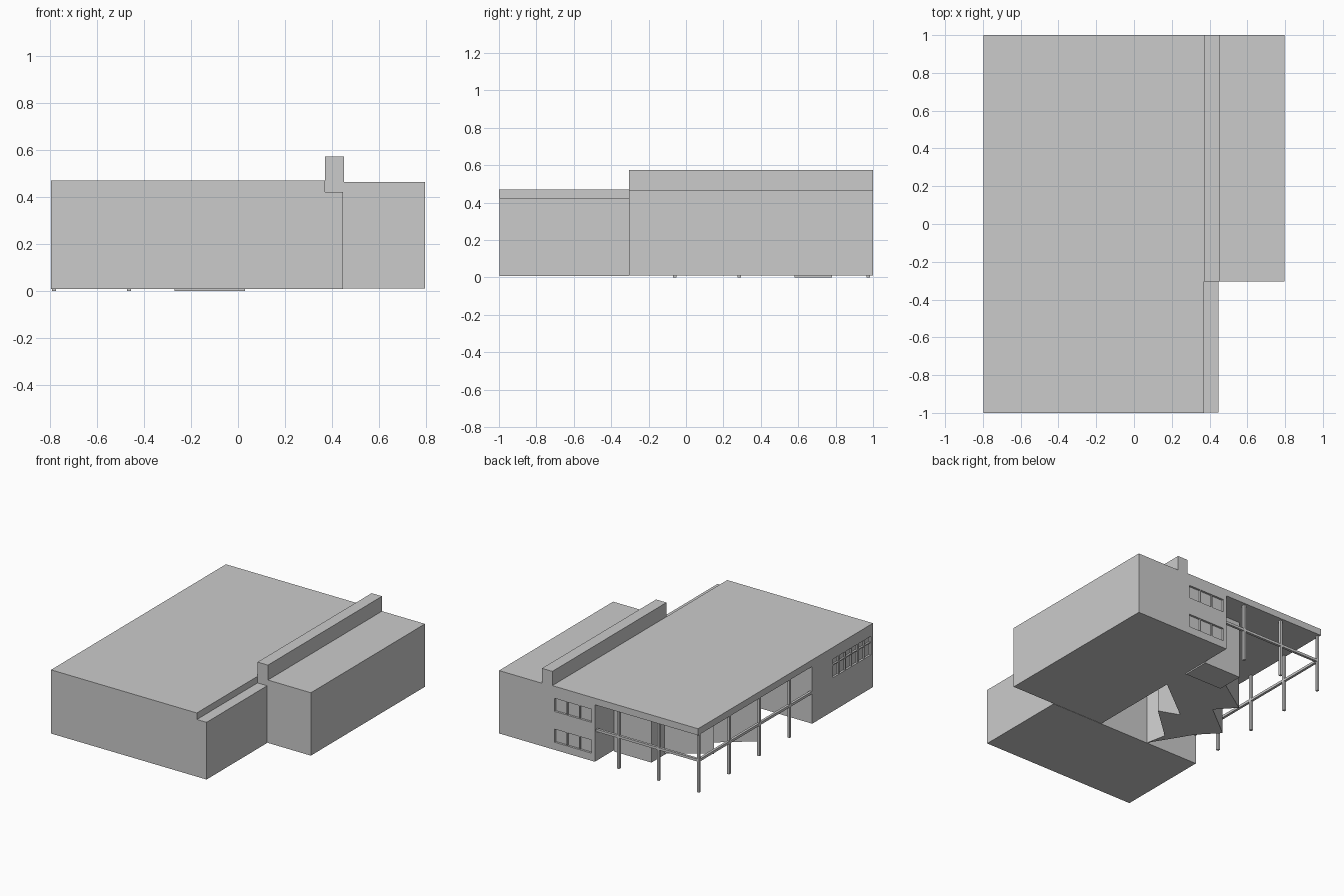
import bpy, bmesh

if "Cube" in bpy.data.objects:
    bpy.data.objects.remove(bpy.data.objects["Cube"])


def prism(name, pts, z0, z1):
    """Extrude a plan outline between two heights."""
    bm = bmesh.new()
    face = bm.faces.new([bm.verts.new((x, y, z0)) for x, y in pts])
    ext = bmesh.ops.extrude_face_region(bm, geom=[face])
    verts = [g for g in ext["geom"] if isinstance(g, bmesh.types.BMVert)]
    bmesh.ops.translate(bm, verts=verts, vec=(0, 0, z1 - z0))
    bmesh.ops.recalc_face_normals(bm, faces=bm.faces)
    me = bpy.data.meshes.new(name)
    bm.to_mesh(me)
    bm.free()
    ob = bpy.data.objects.new(name, me)
    bpy.context.collection.objects.link(ob)
    return ob


def box(name, x0, x1, y0, y1, z0, z1):
    return prism(name, [(x0, y0), (x1, y0), (x1, y1), (x0, y1)], z0, z1)


def recess(target, *bounds):
    """Cut a shallow window opening into a wall."""
    cutter = box("window_cutter", *bounds)
    cutter.hide_render = True
    cutter.display_type = 'WIRE'
    mod = target.modifiers.new("window", 'BOOLEAN')
    mod.operation = 'DIFFERENCE'
    mod.solver = 'EXACT'
    mod.object = cutter


# Main volumes
front = box("front_block", -0.797, 0.447, -0.998, -0.305, 0.008, 0.422)
wing = box("rear_wing", 0.03, 0.797, -0.305, 1.0, 0.01, 0.465)
box("roof_slab", -0.797, 0.37, -1.0, 1.0, 0.422, 0.47)
box("roof_parapet", 0.37, 0.453, -0.305, 1.0, 0.42, 0.573)
box("lobby_block", -0.27, 0.03, 0.58, 0.78, 0.0, 0.422)

# Sawtooth rooms under the overhanging roof
prism("sawtooth_rooms", [
    (0.03, 0.60), (-0.27, 0.63), (-0.54, 0.45), (-0.42, 0.32),
    (-0.675, 0.12), (-0.55, -0.01), (-0.37, -0.305), (-0.40, -0.156),
    (-0.15, 0.07), (-0.30, 0.125), (0.03, 0.38)], 0.01, 0.422)

# Columns along the open back corner
R = 0.009
CX, CY = -0.785, 0.975
columns = [(CX + 0.32 * i, CY) for i in range(3)]
columns += [(CX, CY - 0.345 * i) for i in range(1, 4)]
for x, y in columns:
    box("column", x - R, x + R, y - R, y + R, 0.0, 0.422)

# Horizontal rails tying the columns to the walls
box("back_rail", CX - R, 0.03, CY - R, CY + R, 0.222, 0.24)
box("side_rail", CX - R, CX + R, -0.305, CY - R, 0.222, 0.24)

# Back wall windows, two storeys of three panes
W = 0.004
for z0, z1 in ((0.065, 0.16), (0.288, 0.383)):
    recess(wing, 0.055, 0.353, 0.985, 1.02, z0, z1)
    for i in range(1, 3):
        x = 0.055 + 0.298 * i / 3
        box("back_mullion", x - W, x + W, 0.984, 0.998, z0, z1)

# Left wall window band, six panes with a transom
recess(front, -0.82, -0.782, -0.977, -0.543, 0.25, 0.385)
for i in range(1, 6):
    y = -0.977 + 0.434 * i / 6
    box("side_mullion", -0.795, -0.781, y - W, y + W, 0.25, 0.385)
box("side_transom", -0.795, -0.781, -0.977, -0.543, 0.336, 0.344)
